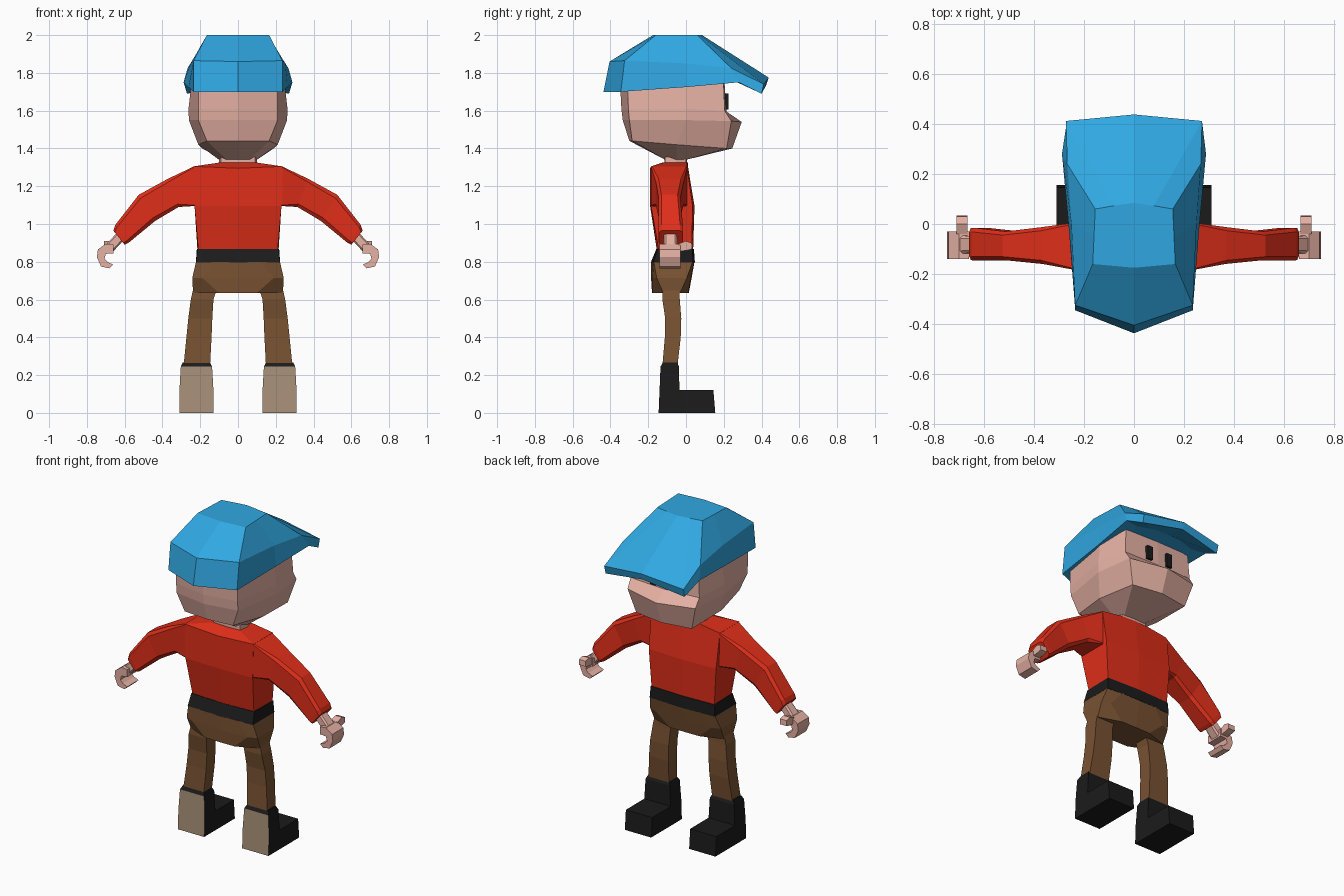
import bpy, bmesh
from mathutils import Vector


def material(name, rgb):
    m = bpy.data.materials.new(name)
    m.diffuse_color = (*rgb, 1)
    return m


BLUE = material("cap blue", (0.03, 0.39, 0.76))
RED = material("shirt red", (0.75, 0.028, 0.01))
SKIN = material("skin", (0.79, 0.44, 0.37))
BROWN = material("trouser brown", (0.19, 0.085, 0.032))
BLACK = material("black", (0.011, 0.011, 0.011))
TAN = material("boot back tan", (0.39, 0.28, 0.19))


def finish(name, bm, mats, mirror):
    bmesh.ops.recalc_face_normals(bm, faces=bm.faces)
    me = bpy.data.meshes.new(name)
    bm.to_mesh(me)
    bm.free()
    for m in mats:
        me.materials.append(m)
    ob = bpy.data.objects.new(name, me)
    bpy.context.collection.objects.link(ob)
    if mirror:
        ob.modifiers.new("Mirror", 'MIRROR')
    return ob


def loft(name, rings, mat, mirror=False):
    """Skin closed rings of points and cap both ends."""
    bm = bmesh.new()
    vs = [[bm.verts.new(p) for p in r] for r in rings]
    n = len(rings[0])
    for a, b in zip(vs, vs[1:]):
        for i in range(n):
            j = (i + 1) % n
            bm.faces.new((a[i], a[j], b[j], b[i]))
    bm.faces.new(vs[0])
    bm.faces.new(vs[-1])
    return finish(name, bm, [mat], mirror)


def full(half):
    """Complete a half ring (back centre to front centre) across x = 0."""
    return half + [(-x, y, z) for x, y, z in reversed(half[1:-1])]


def level(z, *pts):
    return full([(x, y, z) for x, y in pts])


def rect(z, x0, x1, y0, y1):
    return [(x0, y0, z), (x1, y0, z), (x1, y1, z), (x0, y1, z)]


def prism(name, pts, axis, lo, hi, mat, mirror=True):
    """Extrude a 2D profile along x or y."""
    put = (lambda a, b, t: (t, a, b)) if axis == 'x' else (lambda a, b, t: (a, t, b))
    return loft(name, [[put(a, b, t) for a, b in pts] for t in (lo, hi)], mat, mirror)


# Head with flat face and pointed muzzle
loft("head", [
    level(1.34, (0, -.11), (.06, -.11), (.10, -.05), (.07, 0), (0, 0)),
    full([(0, -.30, 1.44), (.165, -.285, 1.44), (.21, -.05, 1.42), (.19, .215, 1.40), (0, .245, 1.40)]),
    full([(0, -.335, 1.55), (.21, -.30, 1.55), (.26, 0, 1.55), (.232, .24, 1.545), (0, .295, 1.54)]),
    full([(0, -.342, 1.61), (.21, -.305, 1.61), (.262, 0, 1.61), (.235, .205, 1.60), (0, .215, 1.595)]),
    level(1.76, (0, -.35), (.21, -.31), (.245, 0), (.225, .198), (0, .203)),
], SKIN)
loft("neck", [level(z, (0, -.115), (.09, -.11), (.10, -.05), (.085, 0), (0, .005))
              for z in (1.30, 1.355)], SKIN)

# Eyes
loft("eye", [rect(z, .052, .088, .19, .226) for z in (1.607, 1.69)], BLACK, True)

# Cap with drooping peak and hollow underside
loft("cap", [
    full([(0, -.2, 1.74), (.1, -.17, 1.74), (.15, 0, 1.745), (.2, .26, 1.755), (.1, .28, 1.765), (0, .28, 1.77)]),
    full([(0, -.437, 1.70), (.235, -.345, 1.70), (.262, 0, 1.725), (.288, .28, 1.75), (.27, .40, 1.69), (0, .425, 1.735)]),
    full([(0, -.405, 1.86), (.235, -.325, 1.865), (.25, 0, 1.85), (.267, .24, 1.825), (.272, .412, 1.74), (0, .438, 1.775)]),
    level(2.0, (0, -.175), (.165, -.16), (.16, -.05), (.155, .06), (.08, .073), (0, .085)),
], BLUE)

# Shirt body
loft("shirt", [
    level(.865, (0, -.155), (.21, -.145), (.215, .03), (0, .038)),
    level(1.095, (0, -.19), (.23, -.185), (.23, .035), (0, .045)),
    full([(0, -.19, 1.295), (.235, -.185, 1.305), (.235, .005, 1.305), (0, .012, 1.295)]),
    level(1.325, (0, -.125), (.10, -.12), (.10, .005), (0, .01)),
], RED)


# Sleeves: boxy sections with small bevels, between an upper and a lower point
def section(top, bottom, y0, y1, bevel):
    t, b = Vector(top), Vector(bottom)
    c, r = (t + b) / 2, (t - b) / 2
    y, half, k = (y0 + y1) / 2, (y1 - y0) / 2, 1 - bevel
    corners = [(1, -k), (1, k), (k, 1), (-k, 1), (-1, k), (-1, -k), (-k, -1), (k, -1)]
    return [(c.x + r.x * u, y + half * v, c.y + r.y * u) for u, v in corners]


loft("sleeve", [
    section((.20, 1.303), (.20, 1.095), -.184, .006, .05),
    section((.235, 1.304), (.235, 1.095), -.184, .006, .05),
    section((.37, 1.24), (.315, 1.09), -.16, -.012, .2),
    section((.525, 1.155), (.44, 1.015), -.145, -.03, .25),
    section((.65, .995), (.58, .90), -.146, -.015, .25),
    section((.66, .965), (.60, .89), -.144, -.016, .25),
], RED, True)

# Wrist, curled hand and thumb
loft("wrist", [
    section((.64, .955), (.605, .915), -.115, -.05, .3),
    section((.695, .895), (.66, .855), -.118, -.046, .3),
], SKIN, True)
prism("hand", [(.66, .892), (.70, .895), (.742, .865), (.747, .825), (.725, .775), (.68, .765),
               (.66, .785), (.69, .798), (.707, .815), (.70, .842), (.66, .845)],
      'y', -.14, -.03, SKIN)
prism("thumb", [(-.04, .855), (.005, .86), (.033, .868), (.03, .90), (0, .91), (-.04, .895)],
      'x', .665, .71, SKIN)

# Belt
loft("belt", [
    level(.797, (0, -.186), (.223, -.173), (.223, .037), (0, .047)),
    level(.868, (0, -.157), (.215, -.15), (.218, .034), (0, .042)),
], BLACK)

# Trouser hips, tapering under the sides to the legs
loft("trouser_hips", [
    level(.635, (0, -.18), (.10, -.178), (.238, -.12), (.238, -.032), (.10, .013), (0, .015)),
    level(.715, (0, -.185), (.19, -.178), (.242, -.155), (.242, .005), (.19, .025), (0, .03)),
    level(.80, (0, -.185), (.12, -.18), (.222, -.17), (.222, .035), (.12, .042), (0, .045)),
], BROWN)
loft("trouser_leg", [
    rect(.25, .148, .288, -.125, -.045),
    rect(.40, .140, .273, -.112, -.028),
    rect(.50, .136, .263, -.110, -.025),
    rect(.60, .130, .250, -.125, -.033),
    rect(.66, .110, .236, -.122, -.035),
], BROWN, True)

# Boots: side profile, narrowed cuff and tan back panels
boot = prism("boot", [(-.145, 0), (.155, 0), (.145, .12), (-.035, .12), (-.037, .245), (-.047, .268),
                      (-.122, .268), (-.135, .245), (-.14, .12)], 'x', .13, .31, BLACK)
boot.data.materials.append(TAN)
for v in boot.data.vertices:
    scale = .8 if v.co.z > .26 else .92 if v.co.z > .2 else 1
    v.co.x = .22 + (v.co.x - .22) * scale
for p in boot.data.polygons:
    if p.normal.y < -.5 and p.center.z < .24:
        p.material_index = 1
